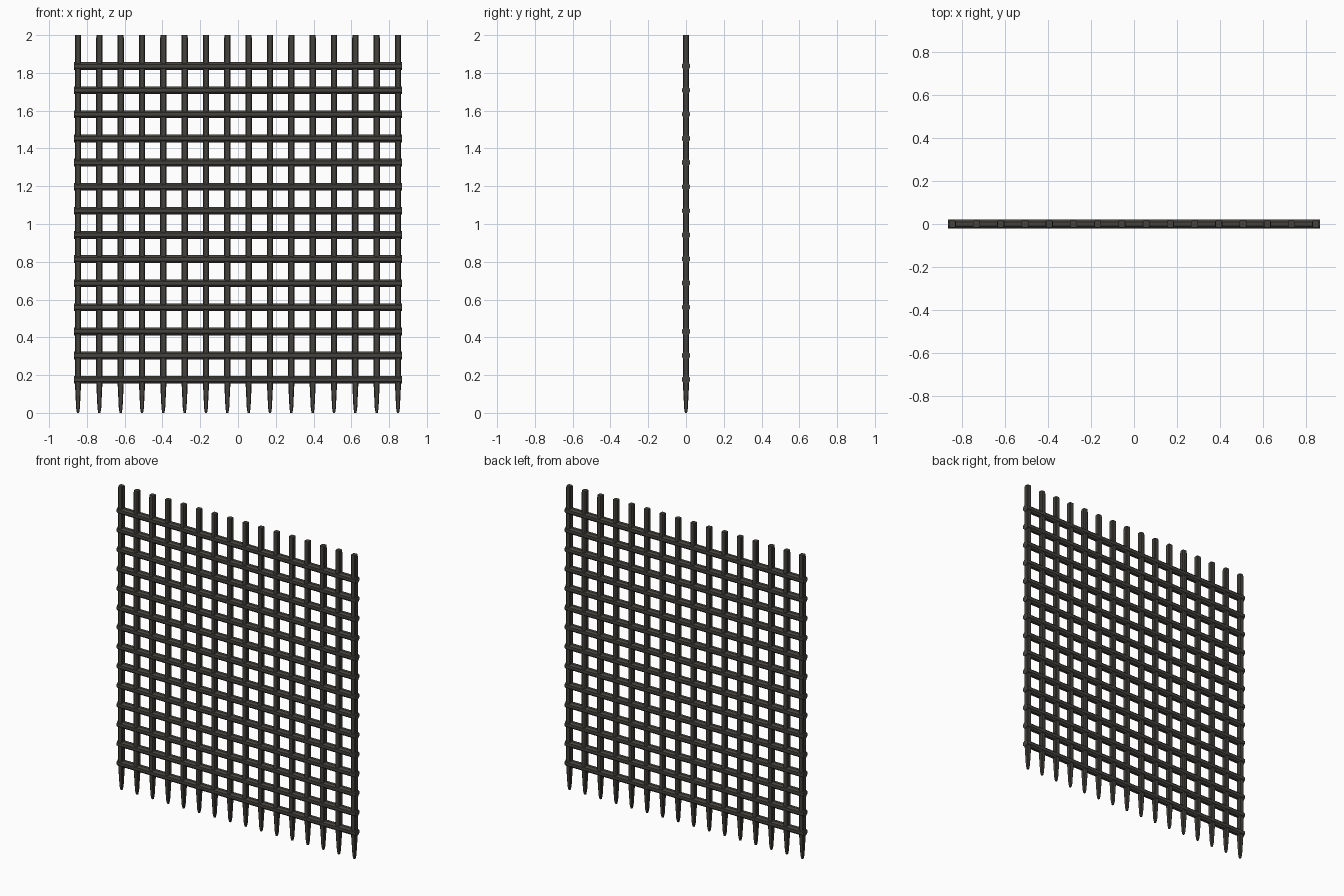
import bpy, bmesh, math
from mathutils import Matrix

if "Cube" in bpy.data.objects:
    bpy.data.objects.remove(bpy.data.objects["Cube"])

iron = bpy.data.materials.new("dark iron")
iron.diffuse_color = (0.06, 0.055, 0.047, 1)
iron.use_nodes = True
iron.node_tree.nodes["Principled BSDF"].inputs["Base Color"].default_value = iron.diffuse_color


def section(half, cut):
    """Square outline with chamfered corners."""
    a, b = half, half - cut
    return [(a, -b), (a, b), (b, a), (-b, a), (-a, b), (-a, -b), (-b, -a), (b, -a)]


def loft(name, rings, matrices):
    """Skin (height, half width, chamfer) rings, repeated at each matrix."""
    bm = bmesh.new()
    for m in matrices:
        loops = [[bm.verts.new(m @ Matrix.Translation((x, y, h)).translation)
                  for x, y in section(r, c)] for h, r, c in rings]
        for lo, hi in zip(loops, loops[1:]):
            for i in range(8):
                j = (i + 1) % 8
                bm.faces.new((lo[i], lo[j], hi[j], hi[i]))
        bm.faces.new(loops[0][::-1])
        bm.faces.new(loops[-1])
    bmesh.ops.recalc_face_normals(bm, faces=bm.faces)
    me = bpy.data.meshes.new(name)
    bm.to_mesh(me)
    bm.free()
    me.materials.append(iron)
    ob = bpy.data.objects.new(name, me)
    bpy.context.collection.objects.link(ob)
    return ob


# upright bars with tapered spikes at the foot
bars = [Matrix.Translation((-0.847 + i * 1.694 / 15, 0, 0)) for i in range(16)]
loft("upright_bars", [(0, 0.006, 0.002), (0.025, 0.01, 0.003), (0.16, 0.0165, 0.005),
                      (1.985, 0.0165, 0.005), (2.0, 0.0155, 0.005)], bars)

# horizontal rails, slightly thicker than the bars
turn = Matrix.Rotation(math.pi / 2, 4, 'Y')
rails = [Matrix.Translation((0, 0, 0.176 + i * 1.66 / 13)) @ turn for i in range(14)]
loft("cross_rails", [(-0.868, 0.0205, 0.011), (0.868, 0.0205, 0.011)], rails)
